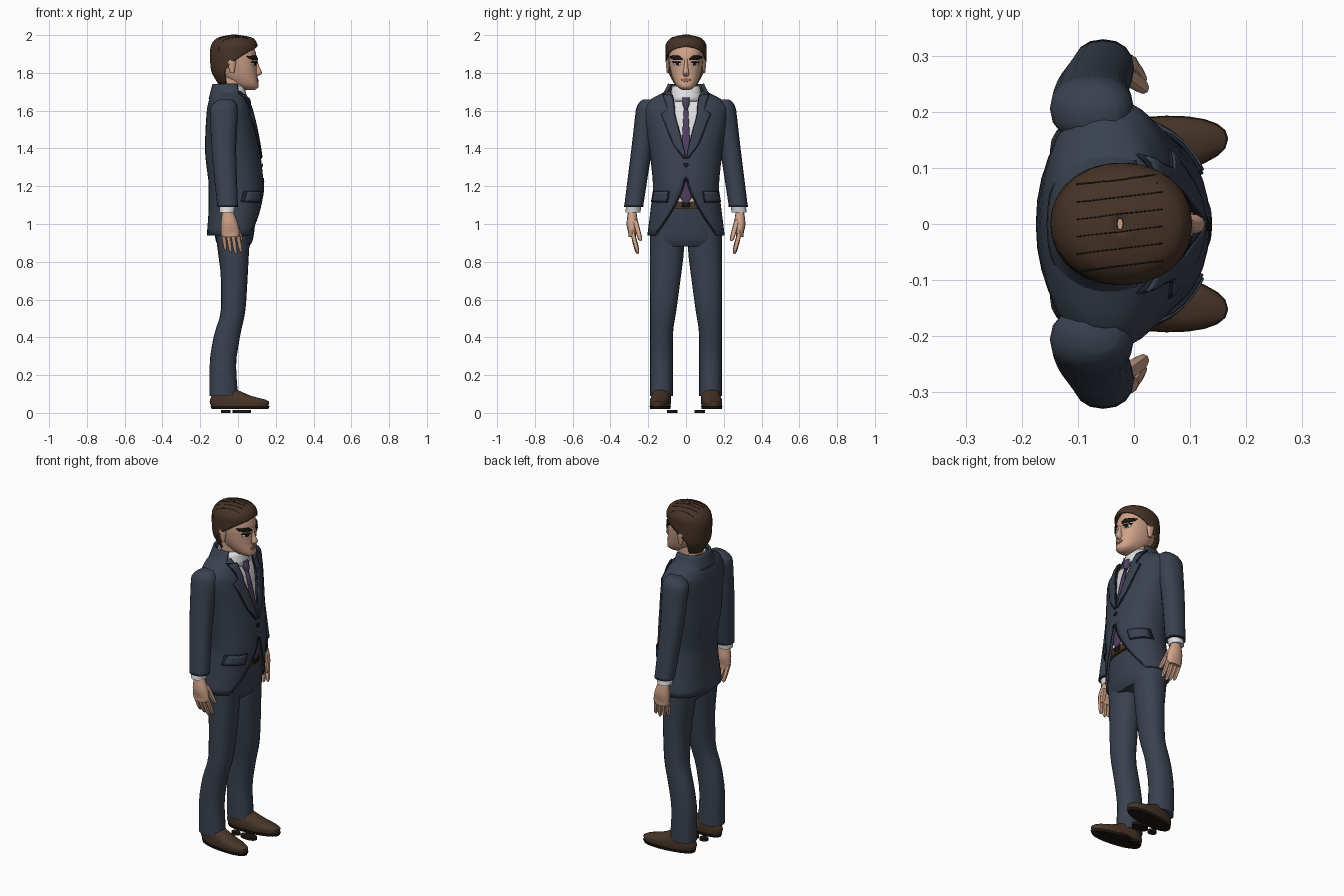
import bpy, bmesh, math
from mathutils import Vector
from mathutils.bvhtree import BVHTree

cube = bpy.data.objects.get("Cube")
if cube:
    bpy.data.objects.remove(cube)


def material(name, *rgb):
    mat = bpy.data.materials.new(name)
    mat.use_nodes = True
    mat.diffuse_color = (*rgb, 1)
    mat.node_tree.nodes["Principled BSDF"].inputs["Base Color"].default_value = (*rgb, 1)
    return mat


SUIT = material("navy_suit", .042, .054, .08)
TRIM = material("dark_navy_trim", .012, .016, .026)
SHIRT = material("white_shirt", .75, .75, .77)
TIE = material("purple_tie", .085, .05, .125)
SKIN = material("skin", .62, .36, .25)
HAIR = material("brown_hair", .062, .033, .02)
DARK = material("near_black_brown", .012, .008, .006)
LEATHER = material("brown_leather", .065, .036, .021)
LIPS = material("lip_brown", .3, .13, .09)


def finish(name, bm, mat, mirror, thick):
    """Turn a bmesh into an object and return its surface for laying plates on."""
    bmesh.ops.remove_doubles(bm, verts=bm.verts, dist=.00001)
    bmesh.ops.recalc_face_normals(bm, faces=bm.faces)
    surface = BVHTree.FromBMesh(bm)
    mesh = bpy.data.meshes.new(name)
    bm.to_mesh(mesh)
    bm.free()
    mesh.materials.append(mat)
    mesh.shade_smooth()
    mesh.set_sharp_from_angle(angle=math.radians(45))
    ob = bpy.data.objects.new(name, mesh)
    bpy.context.collection.objects.link(ob)
    if mirror:
        ob.modifiers.new("mirror", "MIRROR").use_axis = (False, True, False)
    if thick:
        solid = ob.modifiers.new("thickness", "SOLIDIFY")
        solid.thickness, solid.offset = thick, 0
    return surface


def smooth_rows(rows, steps):
    """Insert rows between the given ones along curves that never overshoot."""
    def slope(i, k):
        if i == 0 or i == len(rows) - 1:
            j = min(i, len(rows) - 2)
            return rows[j + 1][k] - rows[j][k]
        before, after = rows[i][k] - rows[i - 1][k], rows[i + 1][k] - rows[i][k]
        return 2 * before * after / (before + after) if before * after > 0 else 0

    result = []
    for i in range(len(rows) - 1):
        for step in range(steps):
            t = step / steps
            u = 1 - t
            result.append([rows[i][k] * u * u * (1 + 2 * t) + rows[i + 1][k] * t * t * (1 + 2 * u)
                           + slope(i, k) * t * u * u - slope(i + 1, k) * t * t * u
                           for k in range(len(rows[i]))])
    return result + [rows[-1]]


def loft(name, mat, rows, centre=lambda z, w: 0, gap=lambda z, w: 0, power=2.2, sides=24,
         steps=3, cap=True, mirror=False, thick=0, inset=0, shear=0):
    """Rows are (height, back, front, half width); gap is the angle left open in front."""
    bm = bmesh.new()
    rings = []
    for z, back, front, w in smooth_rows(rows, steps):
        start = gap(z, w)
        mid, depth, width = (back + front) / 2, (front - back) / 2 - inset, w - inset
        ring = []
        for i in range(sides + 1):
            angle = start + (math.tau - 2 * start) * i / sides
            c, s = math.cos(angle), math.sin(angle)
            x = mid + depth * math.copysign(abs(c) ** (2 / power), c)
            y = centre(z, w) + width * math.copysign(abs(s) ** (2 / power), s)
            ring.append(bm.verts.new((x, y + shear * x, z)))
        rings.append(ring)
    for low, high in zip(rings, rings[1:]):
        for i in range(sides):
            bm.faces.new((low[i], low[i + 1], high[i + 1], high[i]))
    if cap:
        bm.faces.new(rings[0][:-1])
        bm.faces.new(rings[-1][:-1])
    return finish(name, bm, mat, mirror, thick)


def patch(name, mat, surface, rows, off, mirror=True, above=False, border=0, cols=5, thick=.006):
    """Plate of (height, y, y) rows laid on a surface from the front, or (x, y, y) from above."""
    if border:
        edge = [(u, max(0, a - border), b + border) for u, a, b in rows]
        edge[0] = (edge[0][0] - border, *edge[0][1:])
        edge[-1] = (edge[-1][0] + border, *edge[-1][1:])
        patch(name + "_edges", TRIM, surface, edge, off - .004, mirror)
    bm = bmesh.new()
    grid = []
    for u, a, b in (r for i in range(len(rows) - 1) for r in
                    [[p + (q - p) * k / 4 for p, q in zip(rows[i], rows[i + 1])] for k in range(5)]):
        line = []
        for k in range(cols + 1):
            y = a + (b - a) * k / cols
            origin = Vector((u, y, 3)) if above else Vector((1, y, u))
            ray = Vector((0, 0, -1)) if above else Vector((-1, 0, 0))
            hit = surface.ray_cast(origin, ray)
            if hit[0] is None:
                hit = surface.find_nearest(origin + ray)
            normal = hit[1] if hit[1].dot(ray) < 0 else -hit[1]
            line.append(bm.verts.new(hit[0] + normal * off))
        grid.append(line)
    for low, high in zip(grid, grid[1:]):
        for k in range(cols):
            bm.faces.new((low[k], low[k + 1], high[k + 1], high[k]))
    finish(name, bm, mat, mirror, thick)


def disc(name, mat, surface, y, z, ry, rz, off, mirror=True):
    """Oval plate seen from the front."""
    rows = []
    for i in range(7):
        angle = math.pi * (i / 6 - .5)
        half = ry * max(.1, math.cos(angle))
        rows.append((z + rz * math.sin(angle), y - half, y + half))
    patch(name, mat, surface, rows, off, mirror, thick=.003)


def digit(name, start, end, r):
    """Tapered finger or thumb between two points, on both hands."""
    a, b = Vector(start), Vector(end)
    rows = []
    for t, size in ((0, 1), (.5, 1), (.9, .8), (1, .3)):
        p = a.lerp(b, t)
        rows.append((p.z, p.x - r * size, p.x + r * size, r * size))
    loft(name, SKIN, rows, centre=lambda z, w: a.y + (b.y - a.y) * (z - a.z) / (b.z - a.z),
         sides=8, steps=2, mirror=True)


def opening(z):
    """Half width of the jacket opening: a V above the buttons, a cutaway below."""
    if z > 1.36:
        return .08 * min(1, (z - 1.36) / .32) ** .8
    return .16 * max(0, (1.25 - z) / .31) ** 1.5


# Jacket body over a shirt of the same shape
body = [(.94, -.16, .1, .2), (1.1, -.15, .12, .18), (1.2, -.15, .13, .17), (1.4, -.17, .11, .19),
        (1.6, -.16, .07, .22), (1.65, -.15, .05, .19), (1.7, -.13, .04, .1)]
jacket = loft("jacket_body", SUIT, body, gap=lambda z, w: math.asin(min(1, opening(z) / w) ** 1.1),
              sides=32, steps=5, cap=False, thick=.01)
shirt = loft("shirt_body", SHIRT, body[1:], inset=.014, sides=32)
loft("jacket_collar", SUIT, [(1.66, -.15, .06, .14), (1.7, -.14, .05, .11), (1.74, -.13, .04, .09)],
     gap=lambda z, w: math.radians(63), cap=False, thick=.012)
loft("shirt_collar", SHIRT, [(1.65, -.11, .05, .09), (1.73, -.11, .03, .07)], cap=False, thick=.006)

# Lapels, pocket flaps, front edges and buttons
patch("lapels", SUIT, shirt, [(1.35, 0, .01), (1.42, .02, .06), (1.58, .06, .12), (1.6, .06, .09),
      (1.67, .07, .11)], .025, border=.005)
patch("pocket_flaps", SUIT, jacket, [(1.12, .1, .17), (1.17, .09, .16)], .012, border=.005)
patch("front_edges", TRIM, jacket, [(z / 100, opening(z / 100) + .003, opening(z / 100) + .007)
      for z in range(96, 125, 4)], .006, cols=1)
for name, height in (("upper_button", 1.31), ("lower_button", 1.23)):
    disc(name, DARK, jacket, 0, height, .012, .012, .009, mirror=False)

# Tie
patch("tie", TIE, shirt, [(1.1, 0, 0), (1.14, -.03, .03), (1.3, -.03, .03), (1.62, -.01, .01)], .007, mirror=False)
loft("tie_knot", TIE, [(1.61, .04, .07, .01), (1.64, .03, .07, .02), (1.67, .03, .06, .02)], sides=10)


# Sleeves, cuffs and hands
def arm_line(z, w):
    return .43 - .14 * z


loft("sleeves", SUIT, [(1.66, -.1, -.03, .03), (1.64, -.13, -.01, .05), (1.6, -.15, 0, .06),
     (1.4, -.14, -.01, .055), (1.09, -.11, 0, .05)], centre=arm_line, sides=16, mirror=True)
loft("sleeve_hems", TRIM, [(1.1, -.11, 0, .052), (1.09, -.11, 0, .052)], centre=arm_line, sides=16, mirror=True)
loft("shirt_cuffs", SHIRT, [(1.1, -.1, -.01, .04), (1.06, -.1, -.02, .04)], centre=arm_line, sides=16, mirror=True)
loft("palms", SKIN, [(1.08, -.08, -.03, .02), (1, -.09, 0, .03), (.95, -.09, .01, .02), (.93, -.08, 0, .02)],
     centre=lambda z, w: .285, sides=12, mirror=True)
for i, finger in enumerate(("little", "ring", "middle", "index")):
    digit(finger + "_fingers", (.025 * i - .08, .285, .96), (.027 * i - .065, .256, .84 + .01 * abs(i - 2)), .012)
digit("thumbs", (-.02, .27, 1.02), (.02, .24, .91), .014)

# Trousers and belt
loft("trouser_hips", SUIT, [(.88, -.1, .06, .17), (.92, -.12, .08, .19), (1.1, -.13, .1, .17)])
belt = loft("belt", LEATHER, [(1.08, -.13, .115, .17), (1.12, -.13, .115, .17)])
patch("belt_buckle", DARK, belt, [(1.09, -.02, .02), (1.115, -.02, .02)], .002, mirror=False)
loft("trouser_legs", SUIT, [(.98, -.12, .07, .09), (.88, -.11, .06, .09), (.7, -.09, .05, .08), (.55, -.09, .04, .07),
     (.4, -.13, .01, .06), (.25, -.15, -.01, .06), (.09, -.15, 0, .06)],
     centre=lambda z, w: .19 - w, sides=20, mirror=True)


# Shoes with soles, and the small loose pieces on the ground
def shoe_line(z, w):
    return .135


loft("shoes", LEATHER, [(.03, -.14, .16, .05), (.06, -.15, .165, .053), (.09, -.14, .07, .05), (.12, -.13, 0, .04)],
     centre=shoe_line, mirror=True, shear=.1)
loft("shoe_soles", DARK, [(.02, -.14, .16, .05), (.036, -.145, .168, .054)], centre=shoe_line, mirror=True, shear=.1)
for name, back, front, half in (("loose_sole_plates", -.03, .07, .027), ("loose_heel_plates", -.09, -.04, .02)):
    loft(name, DARK, [(0, back, front, half), (.015, back, front, half)], centre=lambda z, w: .073, mirror=True)

# Neck and head
loft("neck", SKIN, [(1.64, -.1, .03, .06), (1.8, -.09, .05, .06)])
head = loft("head", SKIN, [(1.71, .04, .09, .02), (1.73, -.02, .11, .05), (1.8, -.1, .1, .08), (1.87, -.13, .1, .09),
            (1.92, -.13, .09, .09), (1.96, -.1, .07, .07)], power=2.3, sides=32)
loft("nose", SKIN, [(1.78, .09, .1, .01), (1.8, .08, .127, .018), (1.84, .08, .11, .01), (1.88, .08, .1, .01)], sides=10)
loft("ears", SKIN, [(1.8, -.04, -.02, .006), (1.86, -.06, -.01, .012), (1.88, -.05, -.02, .006)],
     centre=lambda z, w: .096, sides=10, mirror=True)
patch("eyebrows", DARK, head, [(1.868, .02, .06), (1.878, .02, .076), (1.89, .035, .08)], .004)
patch("eyelashes", DARK, head, [(1.853, .026, .064), (1.859, .03, .068)], .004)
disc("eye_whites", SHIRT, head, .045, 1.847, .019, .01, .001)
disc("irises", DARK, head, .045, 1.847, .009, .009, .003)
disc("lips", LIPS, head, 0, 1.762, .026, .01, .002, mirror=False)


# Hair cap open over the face, with swept grooves
def hairline(z, w):
    return math.radians(110) * min(1, max(0, (1.935 - z) / .12)) ** .45


hair = loft("hair", HAIR, [(1.74, -.1, .02, .06), (1.82, -.14, .08, .1), (1.9, -.145, .1, .105), (1.94, -.14, .1, .105),
            (1.98, -.11, .08, .08), (2, -.03, -.02, .01)], gap=hairline, power=2.1, steps=4, cap=False, thick=.008)
for i in range(6):
    patch(f"hair_groove_{i + 1}", DARK, hair, [(x, y - .001, y + .001) for x in (-.1, -.06, 0, .05)
          for y in [.03 * i - .07 + .12 * x]], .004, mirror=False, above=True, cols=1, thick=.002)
